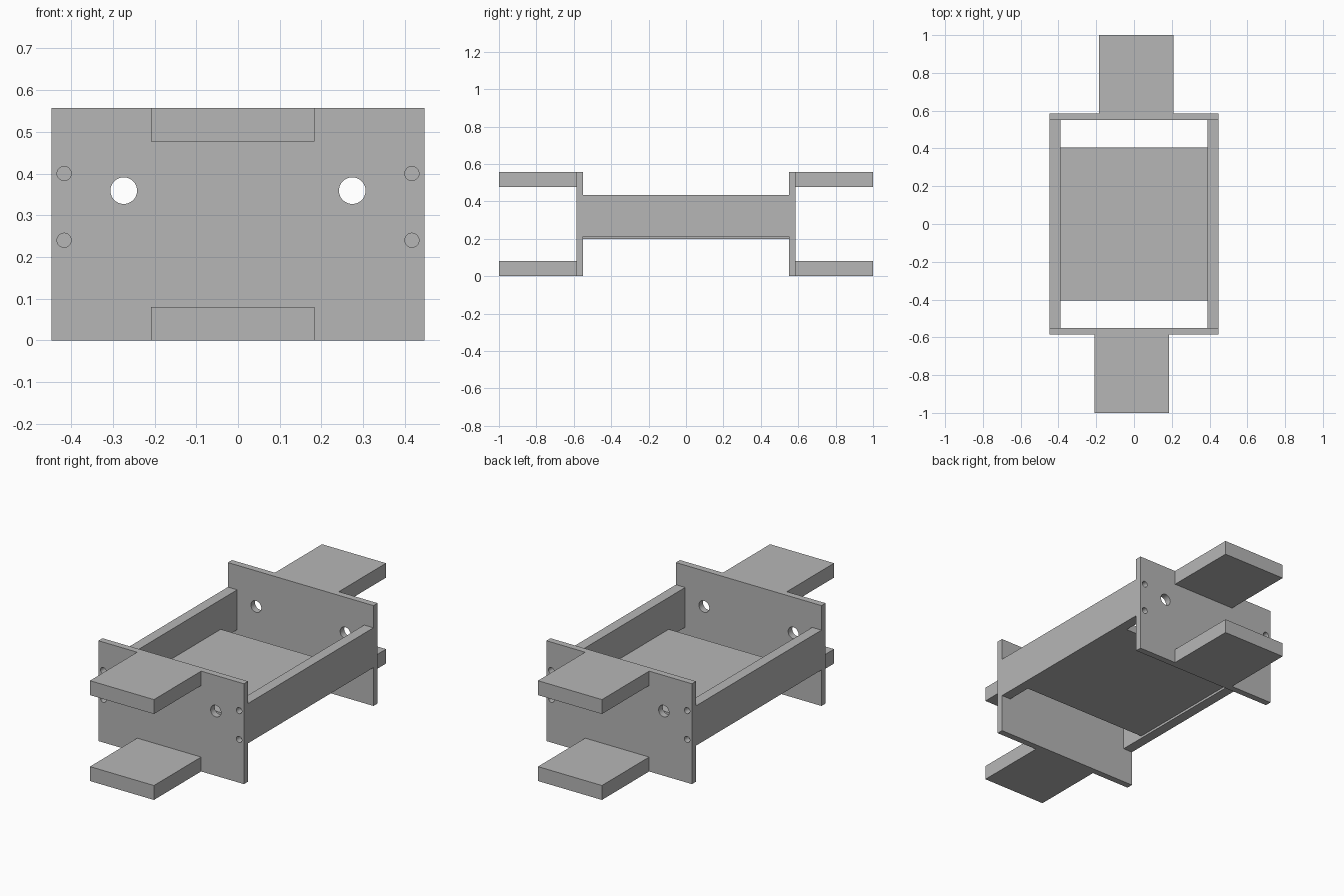
import bpy
import bmesh
from math import radians
from mathutils import Matrix, Vector

if "Cube" in bpy.data.objects:
    bpy.data.objects.remove(bpy.data.objects["Cube"], do_unlink=True)

# Single flat colour
grey = bpy.data.materials.new("plain_grey")
grey.use_nodes = True
grey.diffuse_color = (0.47, 0.47, 0.47, 1)
grey.node_tree.nodes["Principled BSDF"].inputs["Base Color"].default_value = grey.diffuse_color


def finish(name, bm):
    mesh = bpy.data.meshes.new(name)
    bm.to_mesh(mesh)
    bm.free()
    mesh.materials.append(grey)
    obj = bpy.data.objects.new(name, mesh)
    bpy.context.collection.objects.link(obj)
    return obj


def box(name, x, y, z):
    """Box from its low and high limit on each axis."""
    low, high = (Vector(corner) for corner in zip(x, y, z))
    bm = bmesh.new()
    bmesh.ops.create_cube(bm, size=1)
    bmesh.ops.scale(bm, vec=high - low, verts=bm.verts)
    bmesh.ops.translate(bm, vec=(low + high) / 2, verts=bm.verts)
    return finish(name, bm)


HEIGHT = 0.557
HALF_WIDTH = 0.447
RAIL_INNER = 0.39
PLATE_IN, PLATE_OUT = 0.55, 0.586
TAB = 0.08


def drill(plate, y):
    """Two large openings and four screw holes through an end plate."""
    bm = bmesh.new()
    for side in (-1, 1):
        for x, z, radius in ((0.274, 0.359, 0.032), (0.417, 0.4, 0.017), (0.417, 0.24, 0.017)):
            place = Matrix.Translation((side * x, y, z)) @ Matrix.Rotation(radians(90), 4, "X")
            bmesh.ops.create_cone(bm, cap_ends=True, segments=32, radius1=radius,
                                  radius2=radius, depth=0.2, matrix=place)
    cutter = finish("hole_cutter", bm)
    cutter.hide_render = True
    mod = plate.modifiers.new("holes", "BOOLEAN")
    mod.operation = "DIFFERENCE"
    mod.solver = "EXACT"
    mod.object = cutter
    bpy.ops.object.select_all(action="DESELECT")
    plate.select_set(True)
    bpy.context.view_layer.objects.active = plate
    bpy.ops.object.modifier_apply(modifier=mod.name)
    bpy.data.objects.remove(cutter, do_unlink=True)
    bpy.ops.object.shade_smooth_by_angle(angle=radians(30))


# End plates with their upper and lower tabs, the tabs slightly off centre
for end, sign in (("front", -1), ("back", 1)):
    plate_y = sorted((sign * PLATE_IN, sign * PLATE_OUT))
    plate = box(end + "_plate", (-HALF_WIDTH, HALF_WIDTH), plate_y, (0, HEIGHT))
    drill(plate, sum(plate_y) / 2)
    tab_x = sorted((sign * 0.209, sign * -0.184))
    tab_y = sorted((sign * PLATE_OUT, sign * 1.0))
    box(end + "_lower_tab", tab_x, tab_y, (0, TAB))
    box(end + "_upper_tab", tab_x, tab_y, (HEIGHT - TAB, HEIGHT))

# Side rails, the right one set a little lower
box("left_rail", (RAIL_INNER, HALF_WIDTH), (-PLATE_IN, PLATE_IN), (0.213, 0.434))
box("right_rail", (-HALF_WIDTH, -RAIL_INNER), (-PLATE_IN, PLATE_IN), (0.2, 0.421))

# Floor between the rails, open at both ends
box("floor_panel", (-RAIL_INNER, RAIL_INNER), (-0.406, 0.406), (0.213, 0.257))
